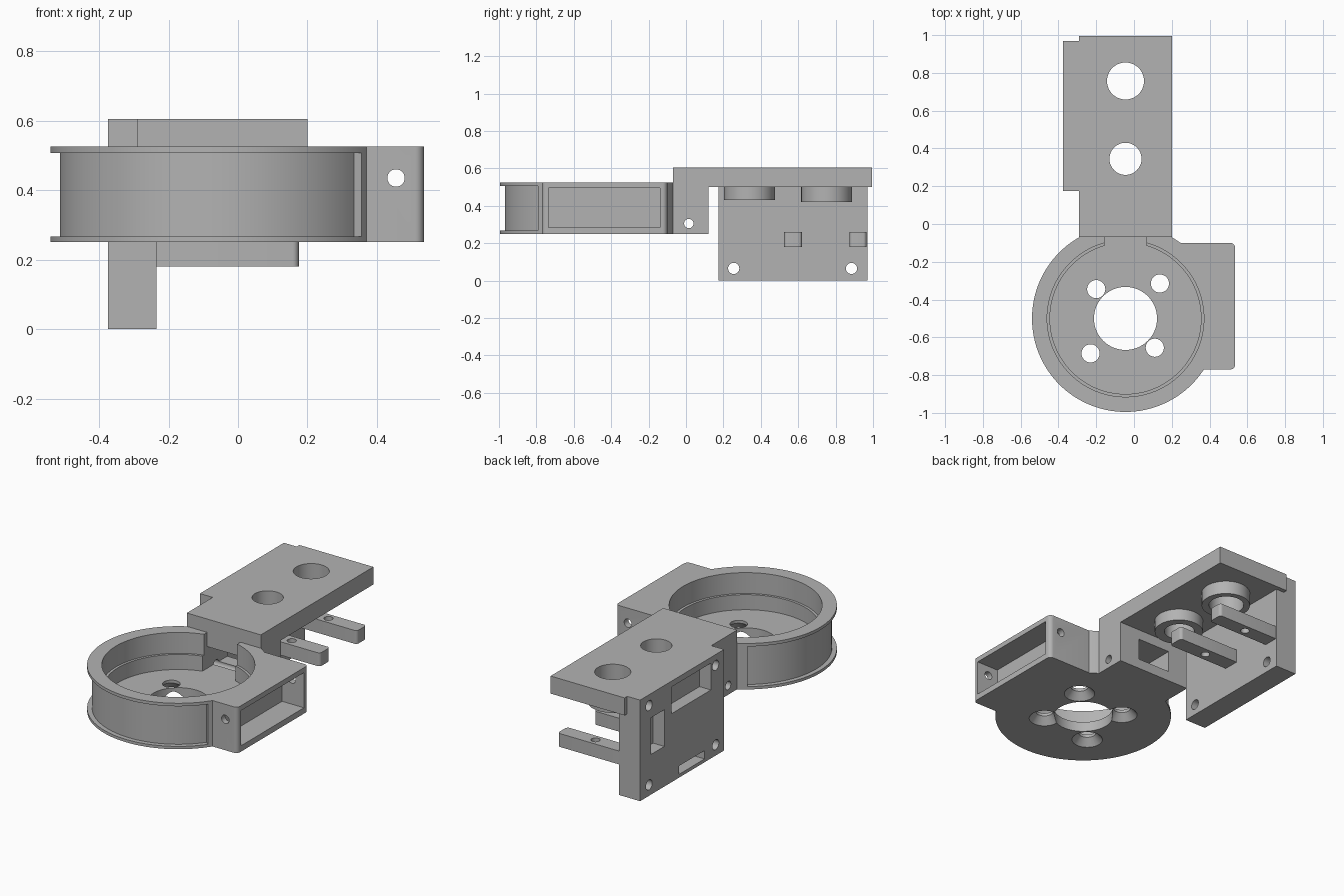
import bpy, bmesh, math
from mathutils import Vector, Matrix

cube = bpy.data.objects.get("Cube")
if cube:
    bpy.data.objects.remove(cube, do_unlink=True)

grey = bpy.data.materials.new("plain grey")
grey.use_nodes = True
grey.diffuse_color = (0.45, 0.45, 0.45, 1)
grey.node_tree.nodes["Principled BSDF"].inputs["Base Color"].default_value = grey.diffuse_color


def finish(bm, name):
    bmesh.ops.recalc_face_normals(bm, faces=bm.faces)
    mesh = bpy.data.meshes.new(name)
    bm.to_mesh(mesh)
    bm.free()
    mesh.materials.append(grey)
    ob = bpy.data.objects.new(name, mesh)
    bpy.context.collection.objects.link(ob)
    return ob


def slab(name, x, y, z, round_radius=0):
    """Box between limits, optionally with rounded upright edges."""
    bm = bmesh.new()
    bmesh.ops.create_cube(bm, size=1)
    for v in bm.verts:
        v.co = Vector([lim[0] if c < 0 else lim[1] for c, lim in zip(v.co, (x, y, z))])
    if round_radius:
        upright = [e for e in bm.edges
                   if abs(e.verts[0].co.z - e.verts[1].co.z) > 0.01]
        bmesh.ops.bevel(bm, geom=upright, offset=round_radius, segments=6,
                        profile=0.5, affect='EDGES')
    return finish(bm, name)


def cylinder(name, start, end, r1, r2=None, sides=48):
    """Cylinder or cone between two points."""
    a, b = Vector(start), Vector(end)
    bm = bmesh.new()
    turn = (b - a).to_track_quat('Z', 'Y').to_matrix().to_4x4()
    bmesh.ops.create_cone(bm, cap_ends=True, segments=sides, radius1=r1,
                          radius2=r1 if r2 is None else r2, depth=(b - a).length,
                          matrix=Matrix.Translation((a + b) / 2) @ turn)
    return finish(bm, name)


def prism(name, points, direction):
    """Extrude a flat outline along a direction."""
    bm = bmesh.new()
    face = bm.faces.new([bm.verts.new(p) for p in points])
    extruded = bmesh.ops.extrude_face_region(bm, geom=[face])
    moved = [g for g in extruded["geom"] if isinstance(g, bmesh.types.BMVert)]
    bmesh.ops.translate(bm, verts=moved, vec=direction)
    return finish(bm, name)


def combine(target, tools, operation):
    """Apply a boolean with each tool, then discard the tools."""
    for tool in tools:
        tool.hide_render = True
        mod = target.modifiers.new("boolean", 'BOOLEAN')
        mod.operation = operation
        mod.solver = 'EXACT'
        mod.object = tool
        bpy.context.view_layer.update()
        graph = bpy.context.evaluated_depsgraph_get()
        mesh = bpy.data.meshes.new_from_object(target.evaluated_get(graph))
        target.modifiers.clear()
        target.data = mesh
        bpy.data.objects.remove(tool, do_unlink=True)


CX, CY = -0.045, -0.5      # centre of the round housing
LOW, HIGH = 0.25, 0.525    # its bottom and top
FLOOR = 0.31


def upright(name, x, y, z1, z2, r1, r2=None, sides=48):
    return cylinder(name, (x, y, z1), (x, y, z2), r1, r2, sides)


# Round housing with grooved rim
housing = upright("housing_and_top_plate", CX, CY, LOW, HIGH, 0.495, sides=128)
angles = [math.radians(126 + 198 * i / 72) for i in range(73)]
arc = [(CX + r * math.cos(a), CY + r * math.sin(a), LOW + 0.017)
       for r, turn in ((0.6, angles), (0.468, angles[::-1])) for a in turn]
combine(housing, [prism("groove_cutter", arc, (0, 0, 0.24))], 'DIFFERENCE')

# Side box, and the bridge stepping up to the top plate
side_box = slab("side_box", (0.1, 0.535), (-0.77, -0.1), (LOW, HIGH), 0.025)
step = [(-0.07, LOW), (0.12, LOW), (0.12, 0.5), (0.995, 0.5), (0.995, 0.605), (-0.07, 0.605)]
bridge = prism("bridge", [(-0.29, y, z) for y, z in step], (0.49, 0, 0))
combine(housing, [side_box, bridge], 'UNION')

# Bowl, central opening, cable slot, box pocket and cross holes
cutters = [
    upright("bowl", CX, CY, 0.4, 0.6, 0.415, sides=128),
    upright("lower_bowl", CX, CY, FLOOR, 0.45, 0.4, sides=128),
    upright("opening", CX, CY, 0.1, 0.4, 0.167, sides=64),
    slab("rim_slot", (-0.155, 0.065), (-0.2, -0.07), (FLOOR, 0.58)),
    slab("bridge_window", (-0.155, 0.065), (-0.2, 0.2), (FLOOR, 0.44)),
    slab("box_pocket", (0.39, 0.6), (-0.735, -0.14), (0.285, 0.495)),
    cylinder("box_hole", (0.455, -0.9, 0.435), (0.455, 0, 0.435), 0.025, sides=32),
    cylinder("bridge_hole", (-0.4, 0.015, 0.305), (0.3, 0.015, 0.305), 0.025, sides=32),
]
# Countersunk screw holes
for x, y in ((-0.2, -0.345), (0.137, -0.315), (0.11, -0.655), (-0.23, -0.685)):
    cutters.append(upright("screw_hole", x, y, 0.2, 0.4, 0.048))
    cutters.append(upright("countersink", x, y, LOW - 0.01, 0.295, 0.095, 0.046))
# Plate holes
HOLES = ((0.345, 0.085, 0.43), (0.757, 0.098, 0.42))
for y, r, z in HOLES:
    cutters.append(upright("plate_hole", CX, y, 0.45, 0.7, r))
combine(housing, cutters, 'DIFFERENCE')
parts = [housing]

# Collars beneath the plate holes
for y, r, z in HOLES:
    collar = upright("collar", CX, y - 0.005, z, 0.5, 0.136, sides=64)
    combine(collar, [upright("collar_hole", CX, y, 0.3, 0.6, r)], 'DIFFERENCE')
    parts.append(collar)

# Mounting wall with blind recesses and corner holes
outline = [(-0.375, 0), (-0.235, 0), (-0.235, 0.5), (-0.29, 0.5), (-0.29, 0.605), (-0.375, 0.605)]
wall = prism("mounting_wall", [(x, 0.175, z) for x, z in outline], (0, 0.795, 0))
recesses = [((0.3, 0.675), (0.41, 0.57)), ((0.74, 0.865), (0.24, 0.46)),
            ((0.36, 0.6), (0.02, 0.07))]
cutters = [slab("recess", (-0.5, -0.3), y, z) for y, z in recesses]
for y in (0.255, 0.885):
    for z, end in ((0.065, 0), (0.54, -0.3)):
        cutters.append(cylinder("corner_hole", (-0.5, y, z), (end, y, z), 0.03, sides=32))
combine(wall, cutters, 'DIFFERENCE')
parts.append(wall)

# Support arms
for name, y in (("front_arm", (0.525, 0.62)), ("rear_arm", (0.875, 0.965))):
    arm = slab(name, (-0.27, 0.175), y, (0.18, 0.26), 0.018)
    combine(arm, [upright("arm_hole", CX, sum(y) / 2, 0.1, 0.3, 0.025, sides=32)], 'DIFFERENCE')
    parts.append(arm)

# Smooth curved faces, keep edges sharp
bpy.ops.object.select_all(action='DESELECT')
for ob in parts:
    ob.select_set(True)
bpy.context.view_layer.objects.active = housing
bpy.ops.object.shade_smooth_by_angle(angle=math.radians(30))
